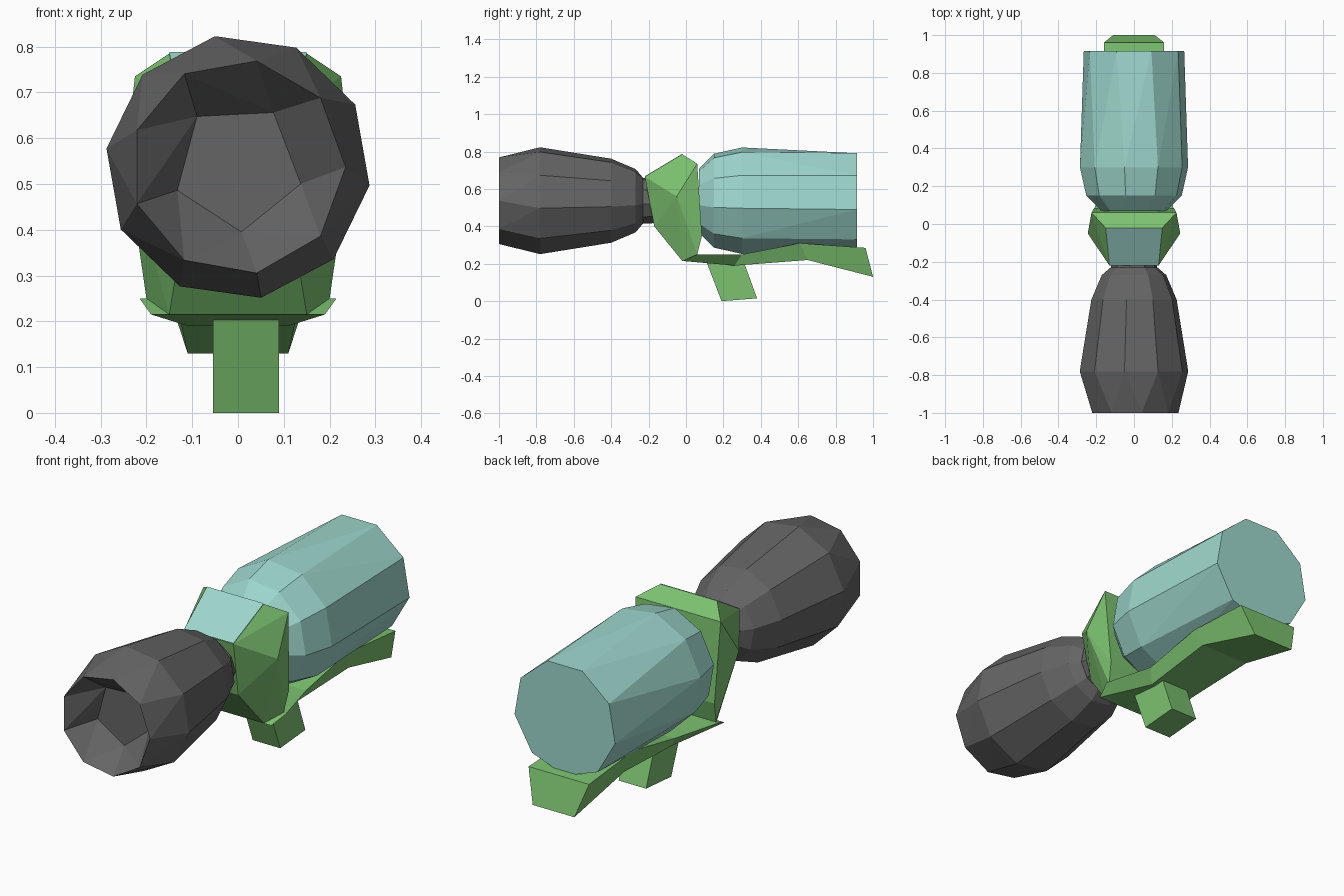
import bpy, bmesh
from math import sin, cos, radians
from mathutils import Vector

if "Cube" in bpy.data.objects:
    bpy.data.objects.remove(bpy.data.objects["Cube"])

CZ = 0.537  # height of the barrel and tank axis


def material(name, rgb):
    m = bpy.data.materials.new(name)
    m.diffuse_color = (*rgb, 1)
    m.use_nodes = True
    m.node_tree.nodes["Principled BSDF"].inputs["Base Color"].default_value = m.diffuse_color
    return m


DARK = material("dark_grey", (0.13, 0.13, 0.13))
TEAL = material("teal", (0.34, 0.68, 0.61))
GREEN = material("green", (0.2, 0.54, 0.16))


def finish(bm, name, mat):
    bmesh.ops.recalc_face_normals(bm, faces=bm.faces[:])
    me = bpy.data.meshes.new(name)
    bm.to_mesh(me)
    bm.free()
    me.materials.append(mat)
    ob = bpy.data.objects.new(name, me)
    bpy.context.collection.objects.link(ob)
    return ob


def ring(n, start, r, y):
    angs = [radians(start + 360 * k / n) for k in range(n)]
    return [(r * cos(a), y, CZ + r * sin(a)) for a in angs]


def mirrored(pts):
    return pts + [(-x, y, z) for x, y, z in pts]


def hull(points):
    bm = bmesh.new()
    for p in points:
        bm.verts.new(p)
    bmesh.ops.convex_hull(bm, input=bm.verts[:])
    junk = [v for v in bm.verts if not v.link_faces]
    bmesh.ops.delete(bm, geom=junk, context='VERTS')
    bmesh.ops.dissolve_limit(bm, angle_limit=radians(1),
                             verts=bm.verts[:], edges=bm.edges[:])
    return bm


# Front barrel: faceted shell with a tapered recess in its mouth
mouth = ring(9, 0, 0.235, -1.0)
pts = list(mouth)
for y, r in ((-0.78, 0.29), (-0.40, 0.228), (-0.27, 0.172), (-0.23, 0.125)):
    pts += ring(10, 28, r, y)
bm = hull(pts)
front = [f for f in bm.faces if all(v.co.y < -0.99 for v in f.verts)]
bmesh.ops.delete(bm, geom=front, context='FACES_ONLY')
for e in [e for e in bm.edges if not e.link_faces]:
    bm.edges.remove(e)
outer = [min(bm.verts, key=lambda v: (v.co - Vector(p)).length) for p in mouth]
inner = [bm.verts.new(p) for p in ring(5, -15, 0.142, -0.87)]
i = j = 0
while i < 9 or j < 5:
    a, b = outer[i % 9], inner[j % 5]
    if j >= 5 or (i < 9 and 40 * (i + 1) <= -15 + 72 * (j + 1)):
        bm.faces.new((a, outer[(i + 1) % 9], b))
        i += 1
    else:
        bm.faces.new((a, inner[(j + 1) % 5], b))
        j += 1
bm.faces.new(inner)
finish(bm, "front_barrel", DARK)

# Short neck joining barrel and collar
finish(hull(ring(10, 28, 0.125, -0.25) + ring(10, 28, 0.12, -0.12)),
       "barrel_neck", DARK)

# Rear tank
pts = ring(9, 30, 0.27, 0.915)
for y, r in ((0.30, 0.289), (0.15, 0.255), (0.07, 0.175)):
    pts += ring(10, 28, r, y)
finish(hull(pts), "rear_tank", TEAL)

# Collar between barrel and tank
finish(hull(mirrored([
    (0.15, -0.02, 0.785), (0.225, 0.06, 0.735), (0.13, -0.22, 0.665),
    (0.245, -0.05, 0.56), (0.12, -0.17, 0.40), (0.15, -0.02, 0.215),
    (0.20, 0.06, 0.25), (0.21, 0.085, 0.35)])), "collar", GREEN)

# Sloping panel on the collar
finish(hull(mirrored([
    (0.15, -0.02, 0.788), (0.13, -0.22, 0.668),
    (0.15, -0.02, 0.775), (0.13, -0.215, 0.655)])), "collar_panel", TEAL)

# Under rail: lofted stations of (y, z, half width) for bottom and top edge
stations = [((-0.02, 0.215, 0.19), (0.06, 0.25, 0.215)),
            ((0.26, 0.19, 0.11), (0.30, 0.25, 0.15)),
            ((0.65, 0.22, 0.13), (0.61, 0.31, 0.15)),
            ((1.0, 0.13, 0.11), (0.96, 0.285, 0.16))]
bm = bmesh.new()
loops = []
for (yb, zb, wb), (yt, zt, wt) in stations:
    loops.append([bm.verts.new(p) for p in
                  ((-wb, yb, zb), (wb, yb, zb), (wt, yt, zt), (-wt, yt, zt))])
for a, b in zip(loops, loops[1:]):
    for k in range(4):
        m = (k + 1) % 4
        bm.faces.new((a[k], a[m], b[m], b[k]))
bm.faces.new(loops[0])
bm.faces.new(loops[-1])
finish(bm, "under_rail", GREEN)

# Grip
profile = [(0.10, 0.235), (0.19, 0.0), (0.38, 0.015), (0.30, 0.235)]
finish(hull([(x, y, z) for x in (-0.055, 0.09) for y, z in profile]),
       "grip", GREEN)
